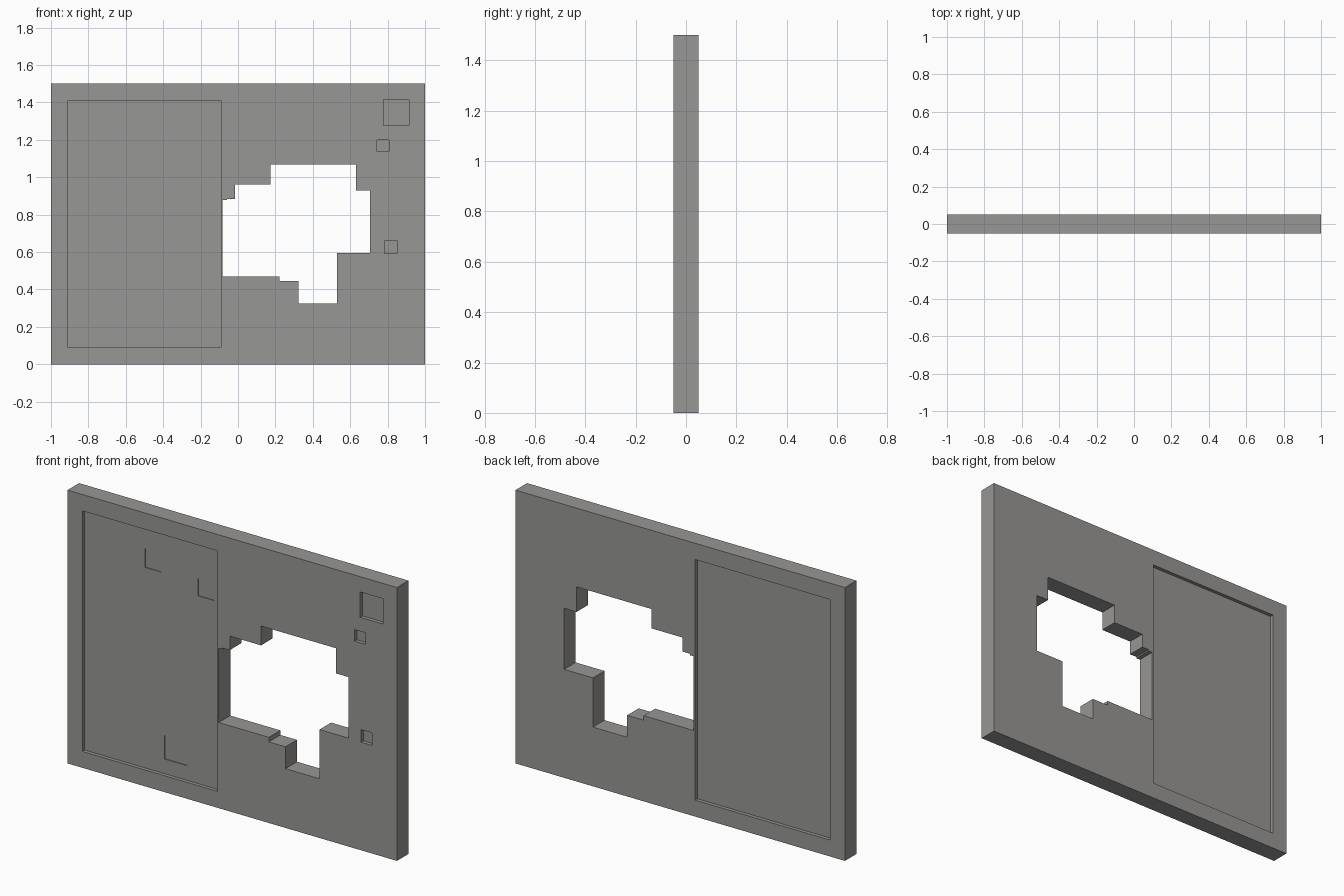
import bpy, bmesh

if "Cube" in bpy.data.objects:
    bpy.data.objects.remove(bpy.data.objects["Cube"])


def prism(name, outline, y0, y1):
    """Extrude an x-z outline from y0 to y1."""
    bm = bmesh.new()
    face = bm.faces.new([bm.verts.new((x, y0, z)) for x, z in outline])
    out = bmesh.ops.extrude_face_region(bm, geom=[face])
    for v in out["geom"]:
        if isinstance(v, bmesh.types.BMVert):
            v.co.y = y1
    bmesh.ops.recalc_face_normals(bm, faces=bm.faces)
    mesh = bpy.data.meshes.new(name)
    bm.to_mesh(mesh)
    bm.free()
    ob = bpy.data.objects.new(name, mesh)
    bpy.context.collection.objects.link(ob)
    ob.data.materials.append(concrete)
    return ob


def rect(x0, x1, z0, z1):
    return [(x0, z0), (x1, z0), (x1, z1), (x0, z1)]


def cut(target, outline, y0, y1):
    cutter = prism("cutter", outline, y0, y1)
    cutter.hide_render = True
    mod = target.modifiers.new("cut", 'BOOLEAN')
    mod.operation = 'DIFFERENCE'
    mod.solver = 'EXACT'
    mod.object = cutter
    bpy.context.view_layer.objects.active = target
    bpy.ops.object.modifier_apply(modifier=mod.name)
    bpy.data.objects.remove(cutter)


# Dark concrete colour
concrete = bpy.data.materials.new("dark_concrete")
concrete.diffuse_color = (.312, .308, .298, 1)
concrete.use_nodes = True
concrete.node_tree.nodes["Principled BSDF"].inputs["Base Color"].default_value = concrete.diffuse_color

T = 0.05       # half thickness of the wall
INSET = 0.02   # panel depth on each side

# Wall slab
wall = prism("damaged_wall", rect(-1, 1, 0, 1.5), -T, T)

# Jagged hole right through the wall
hole = [(-.082, .47), (-.082, .877), (-.058, .877), (-.058, .885), (-.015, .885),
        (-.015, .962), (.175, .962), (.175, 1.068), (.63, 1.068), (.63, .93),
        (.705, .93), (.705, .595), (.53, .595), (.53, .325), (.323, .325),
        (.323, .445), (.222, .445), (.222, .47)]
cut(wall, hole, -.2, .2)

# Recessed panel on the front and the back
for s in (-1, 1):
    cut(wall, rect(-.91, -.09, .09, 1.41), s * (T - INSET), s * .2)

# Square pits in the right half of the front
for r in ((.777, .915, 1.277, 1.416), (.743, .808, 1.137, 1.2), (.782, .85, .593, .662)):
    cut(wall, rect(*r), -.2, -T + .02)

# Shallow chips in the front panel
for r in ((-.545, -.445, 1.19, 1.295), (-.222, -.125, 1.12, 1.215), (-.425, -.29, .17, .3)):
    cut(wall, rect(*r), -.2, -T + INSET + .005)
